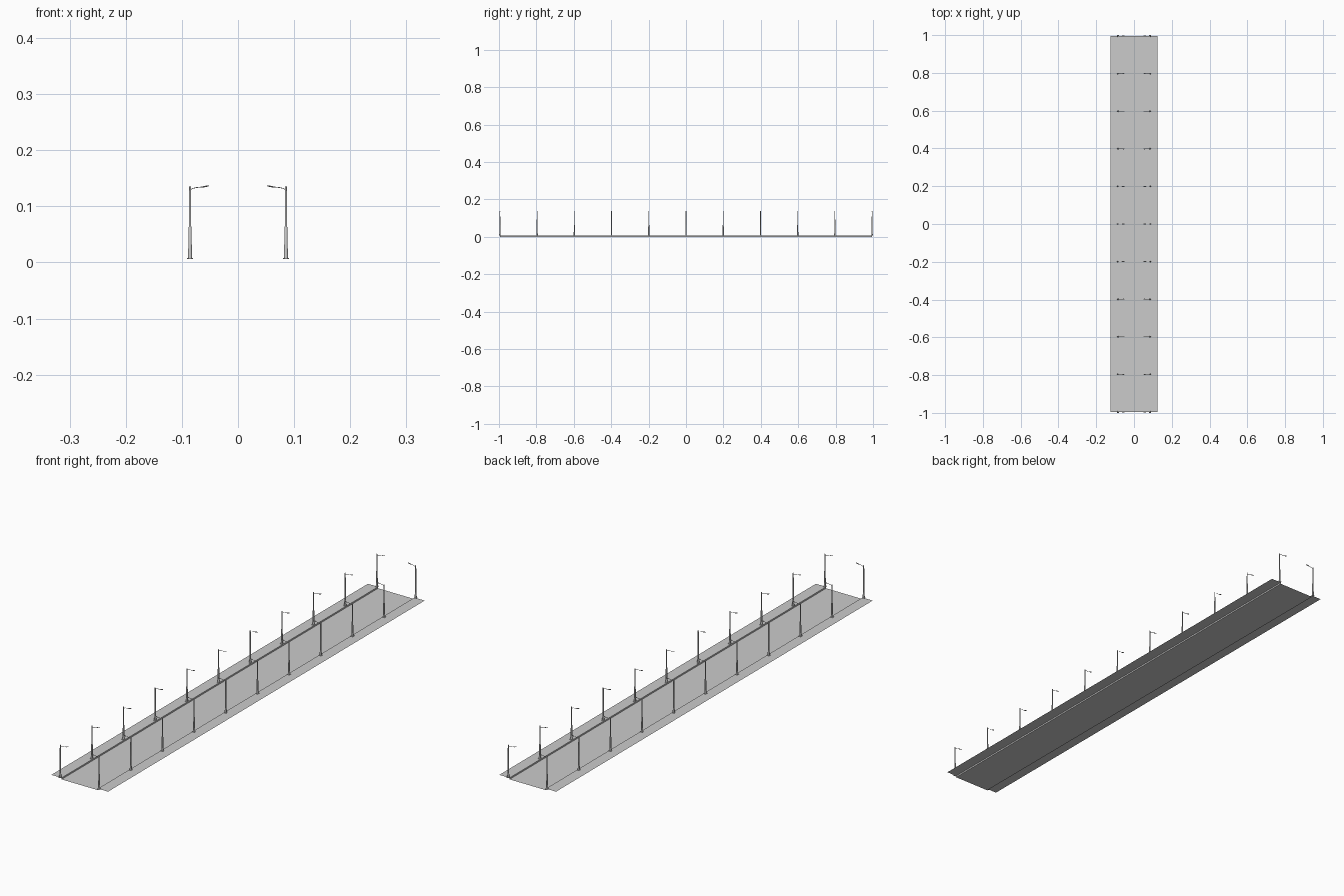
import bpy, bmesh, math
from mathutils import Vector

if "Cube" in bpy.data.objects:
    bpy.data.objects.remove(bpy.data.objects["Cube"])

HALF_LEN = 0.995     # half length of the street
HALF_W = 0.125       # outer edge of the pavements
CURB_X = 0.08
CURB_Z = 0.006
POLE_X = 0.0855
ROWS = 11


def make_object(name, bm):
    mesh = bpy.data.meshes.new(name)
    bm.to_mesh(mesh)
    bm.free()
    obj = bpy.data.objects.new(name, mesh)
    bpy.context.collection.objects.link(obj)
    return obj


def strip(name, profile):
    """Open x/z profile swept along the street."""
    bm = bmesh.new()
    rows = [[bm.verts.new((x, y, z)) for x, z in profile]
            for y in (-HALF_LEN, HALF_LEN)]
    for i in range(len(profile) - 1):
        bm.faces.new((rows[0][i], rows[0][i + 1], rows[1][i + 1], rows[1][i]))
    return make_object(name, bm)


def loft(bm, rings):
    """Skin a list of closed rings and cap both ends."""
    rings = [[bm.verts.new(p) for p in r] for r in rings]
    n = len(rings[0])
    for a, b in zip(rings, rings[1:]):
        for i in range(n):
            bm.faces.new((a[i], a[(i + 1) % n], b[(i + 1) % n], b[i]))
    bm.faces.new(rings[0][::-1])
    bm.faces.new(rings[-1])


def circle(r, z, n=8):
    return [(r * math.cos((i + .5) * math.tau / n),
             r * math.sin((i + .5) * math.tau / n), z) for i in range(n)]


def arm_ring(x, z, half_y, half_z, n=6):
    return [(x, half_y * math.cos(i * math.tau / n),
             z + half_z * math.sin(i * math.tau / n)) for i in range(n)]


# Road surface and raised pavements with curb faces
strip("road", [(-CURB_X, 0), (CURB_X, 0)])
strip("left_pavement", [(-HALF_W, CURB_Z), (-CURB_X, CURB_Z), (-CURB_X, 0)])
strip("right_pavement", [(CURB_X, 0), (CURB_X, CURB_Z), (HALF_W, CURB_Z)])

# Street lamp, pointing along +x
bm = bmesh.new()
# square foot plate
loft(bm, [[(-s, -s, z), (s, -s, z), (s, s, z), (-s, s, z)]
          for s, z in ((0.005, 0), (0.005, 0.0015))])
# stepped column with cap
loft(bm, [circle(r, z) for r, z in (
    (0.0040, 0.0015), (0.0034, 0.020), (0.0030, 0.055), (0.0023, 0.058),
    (0.0019, 0.127), (0.0019, 0.129), (0.0010, 0.130))])
# curved arm
loft(bm, [arm_ring(x, z, 0.0008, 0.0008) for x, z in (
    (0.000, 0.1235), (0.005, 0.126), (0.011, 0.1275), (0.022, 0.1285))])
# lamp head
loft(bm, [arm_ring(x, z, hy, hz) for x, z, hy, hz in (
    (0.020, 0.1283, 0.0008, 0.0008), (0.023, 0.1287, 0.0020, 0.0013),
    (0.030, 0.1300, 0.0026, 0.0014), (0.034, 0.1308, 0.0018, 0.0008))])
bmesh.ops.recalc_face_normals(bm, faces=bm.faces)
lamp = make_object("street_lamp", bm)
bpy.context.view_layer.objects.active = lamp
lamp.select_set(True)
bpy.ops.object.shade_smooth_by_angle(angle=math.radians(50))

# Lamps in facing pairs along both curbs
spots = [(side, -HALF_LEN + 2 * HALF_LEN * i / (ROWS - 1))
         for i in range(ROWS) for side in (-1, 1)]
for k, (side, y) in enumerate(spots):
    obj = lamp if k == 0 else lamp.copy()
    if k:
        bpy.context.collection.objects.link(obj)
    obj.location = Vector((side * POLE_X, y, CURB_Z))
    obj.rotation_euler.z = math.pi if side > 0 else 0
